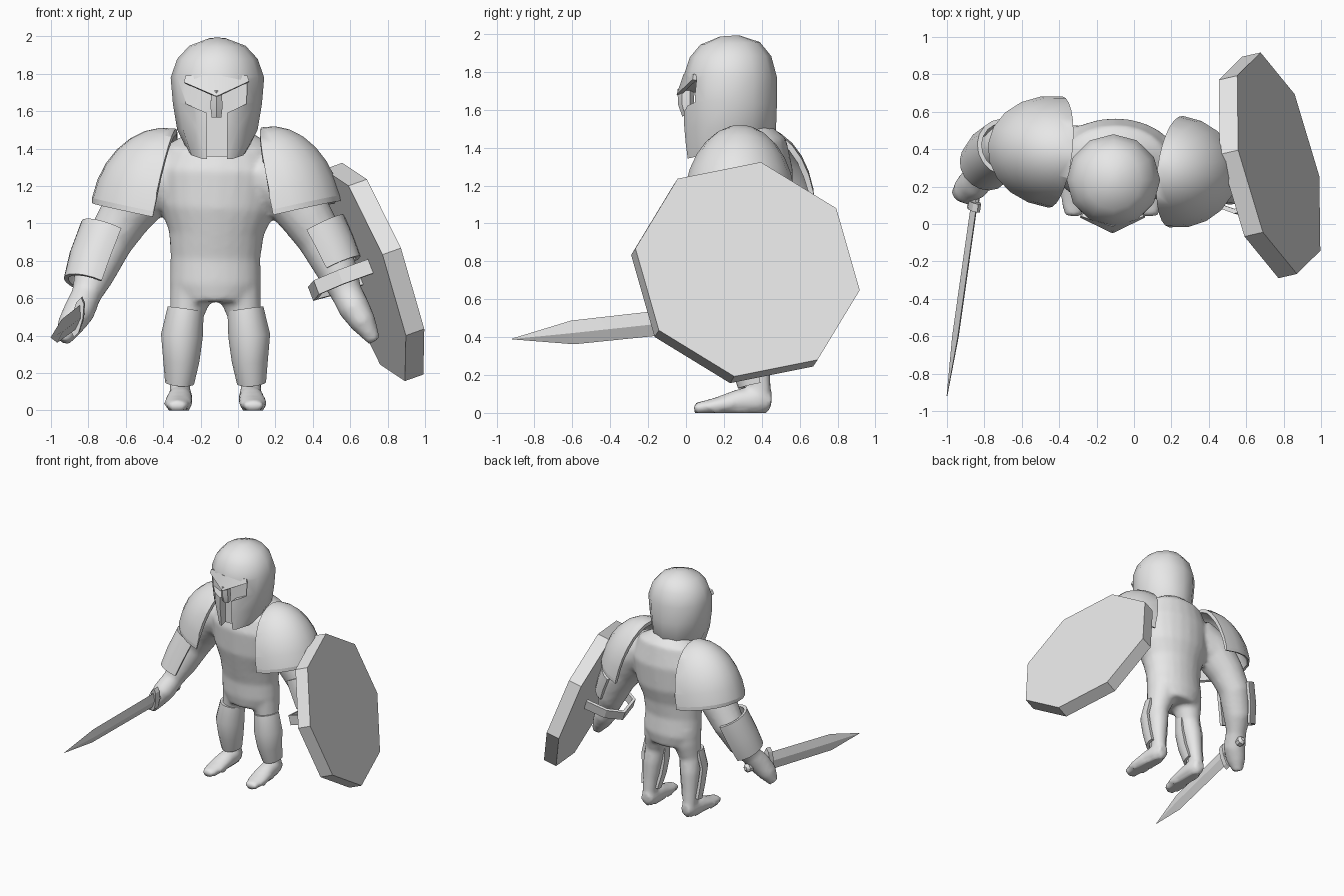
import bpy, bmesh, math
from mathutils import Vector, Matrix

if "Cube" in bpy.data.objects:
    bpy.data.objects.remove(bpy.data.objects["Cube"])

grey = bpy.data.materials.new("plain grey")
grey.diffuse_color = (0.8, 0.8, 0.8, 1)
grey.use_nodes = True
grey.node_tree.nodes["Principled BSDF"].inputs["Base Color"].default_value = grey.diffuse_color


def add_tube(bm, pts, ref, sides=16, arc=None):
    """Loft rings (x, y, z, r along ref, r across); arc in degrees gives an open shell."""
    rows = []
    ref = Vector(ref)
    cs = [Vector(p[:3]) for p in pts]
    for i, p in enumerate(pts):
        t = (cs[min(i + 1, len(cs) - 1)] - cs[max(i - 1, 0)]).normalized()
        f = (ref - t * ref.dot(t)).normalized()
        s = t.cross(f)
        ra, rb = p[3], p[-1]
        if arc:
            angs = [math.radians(-arc + 2 * arc * k / sides) for k in range(sides + 1)]
        else:
            angs = [2 * math.pi * k / sides for k in range(sides)]
        rows.append([bm.verts.new(cs[i] + f * ra * math.cos(a) + s * rb * math.sin(a))
                     for a in angs])
    n = len(rows[0])
    for a, b in zip(rows, rows[1:]):
        for k in range(n - 1 if arc else n):
            j = (k + 1) % n
            bm.faces.new((a[k], a[j], b[j], b[k]))
    if not arc:
        bm.faces.new(rows[0][::-1])
        bm.faces.new(rows[-1])


def make(name, bm, recalc=True):
    if recalc:
        bmesh.ops.recalc_face_normals(bm, faces=bm.faces[:])
    me = bpy.data.meshes.new(name)
    bm.to_mesh(me)
    bm.free()
    ob = bpy.data.objects.new(name, me)
    bpy.context.collection.objects.link(ob)
    me.materials.append(grey)
    return ob


def finish(ob, angle=40):
    """Apply modifiers and shade smooth with sharp edges."""
    bpy.ops.object.select_all(action='DESELECT')
    bpy.context.view_layer.objects.active = ob
    ob.select_set(True)
    for m in list(ob.modifiers):
        bpy.ops.object.modifier_apply(modifier=m.name)
    bpy.ops.object.shade_smooth_by_angle(angle=math.radians(angle))


def thicken(ob, t, offset=-1):
    m = ob.modifiers.new("thickness", 'SOLIDIFY')
    m.thickness, m.offset = t, offset


def prism(bm, outline, vec):
    """Extrude a closed outline of 3D points along vec."""
    a = [bm.verts.new(p) for p in outline]
    b = [bm.verts.new(Vector(p) + vec) for p in outline]
    bm.faces.new(a)
    bm.faces.new(b[::-1])
    for i in range(len(a)):
        j = (i + 1) % len(a)
        bm.faces.new((a[i], b[i], b[j], a[j]))


MID = -0.12                                   # body centre line
flip = lambda pts: [(2 * MID - p[0],) + tuple(p[1:]) for p in pts]

# ---- body: torso, legs, feet and arms fused into one smooth skin
bm = bmesh.new()
add_tube(bm, [(-.12, .35, .58, .15, .20), (-.12, .35, .68, .17, .245), (-.12, .34, .82, .165, .24),
              (-.115, .33, .95, .19, .255), (-.11, .33, 1.08, .225, .31), (-.1, .33, 1.28, .235, .34),
              (-.1, .33, 1.42, .2, .28), (-.1, .3, 1.48, .13, .15), (-.1, .24, 1.58, .11, .12)],
         (0, -1, 0), 24)
leg = [(-.245, .35, .74, .13, .115), (-.255, .35, .6, .115, .11), (-.28, .34, .48, .09, .085),
       (-.295, .36, .36, .085, .078), (-.305, .38, .22, .065, .062), (-.31, .39, .12, .06, .055),
       (-.31, .39, .04, .06, .055)]
foot = [(-.305, .45, .06, .05, .045), (-.308, .38, .066, .073, .066), (-.312, .28, .06, .067, .07),
        (-.32, .16, .038, .043, .078), (-.325, .04, .024, .026, .05)]
for pts, ref in ((leg, (0, -1, 0)), (foot, (0, 0, 1))):
    add_tube(bm, pts, ref)
    add_tube(bm, flip(pts), ref)
add_tube(bm, [(-.33, .36, 1.27, .17), (-.5, .39, 1.18, .165), (-.61, .41, 1.03, .14),
              (-.69, .41, .9, .125), (-.77, .35, .73, .11), (-.81, .29, .62, .08),
              (-.85, .22, .53, .09, .085), (-.9, .18, .45, .08, .07), (-.94, .16, .37, .04)], (0, -1, 0))
add_tube(bm, [(.12, .3, 1.27, .17), (.27, .28, 1.18, .165), (.37, .27, 1.03, .14),
              (.44, .27, .92, .125), (.53, .25, .75, .11), (.58, .22, .63, .085),
              (.62, .2, .55, .095, .085), (.67, .18, .47, .08, .07), (.73, .17, .37, .035)], (0, -1, 0))
body = make("body", bm)
m = body.modifiers.new("fuse", 'REMESH')
m.mode, m.voxel_size = 'VOXEL', 0.018
m = body.modifiers.new("soften", 'SMOOTH')
m.factor, m.iterations = 0.5, 4
finish(body, 70)
for v in body.data.vertices:                  # flat soles
    v.co.z = 0 if v.co.z < 0.012 else v.co.z

# ---- helmet with a T-shaped opening
bm = bmesh.new()
rings = [(1.34, .16, -.01, .44), (1.5, .215, -.025, .475), (1.64, .238, -.025, .48),
         (1.78, .25, -.01, .48), (1.88, .215, .02, .45), (1.95, .15, .075, .39), (1.99, .045, .18, .28)]
add_tube(bm, [(-.11, (f + b) / 2, z, (b - f) / 2, r) for z, r, f, b in rings], (0, -1, 0), 12)
for v in bm.verts:
    if v.co.z < 1.45:
        v.co.z = 1.34 + .24 * max(v.co.y, 0)
helmet = make("helmet", bm)
bm = bmesh.new()
tee = [(-.285, 1.755), (-.115, 1.69), (.05, 1.76), (.045, 1.64), (-.06, 1.59), (-.06, 1.25),
       (-.165, 1.25), (-.165, 1.59), (-.28, 1.64)]
prism(bm, [(x, -.2, z) for x, z in tee], Vector((0, .265, 0)))
cutter = make("visor_cutter", bm)
cutter.hide_render = True
m = helmet.modifiers.new("opening", 'BOOLEAN')
m.operation, m.object, m.solver = 'DIFFERENCE', cutter, 'EXACT'
finish(helmet, 45)
bpy.data.objects.remove(cutter)

# brow ridge and nose guard
bm = bmesh.new()
brow = [(-.29, .035, 1.755), (-.115, -.05, 1.68), (.06, .035, 1.76),
        (.05, .04, 1.79), (-.115, -.012, 1.79), (-.28, .04, 1.79)]
vs = [bm.verts.new(p) for p in brow]
bm.faces.new((vs[0], vs[1], vs[4], vs[5]))
bm.faces.new((vs[1], vs[2], vs[3], vs[4]))
ob = make("brow_ridge", bm, False)
thicken(ob, .02)
finish(ob)
bm = bmesh.new()
add_tube(bm, [(-.115, .0, 1.71, .045, .03), (-.115, .0, 1.63, .042, .038), (-.115, .01, 1.57, .03, .03)],
         (0, -1, 0), 6)
finish(make("nose_guard", bm))

# ---- shoulder pads: quarter ellipsoid shells
for name, side, c, rx, tilt in (("right_shoulder_pad", -1, (-.42, .385, 1.065), .37, 11.5),
                                ("left_shoulder_pad", 1, (.225, .28, 1.075), .335, -13)):
    bm = bmesh.new()
    bmesh.ops.create_uvsphere(bm, u_segments=20, v_segments=14, radius=1)
    for no in ((-side, 0, 0), (0, 0, -1)):
        bmesh.ops.bisect_plane(bm, geom=bm.verts[:] + bm.edges[:] + bm.faces[:],
                               plane_co=(0, 0, 0), plane_no=no, clear_outer=True)
    mat = (Matrix.Translation(c) @ Matrix.Rotation(math.radians(-7), 4, 'Z')
           @ Matrix.Rotation(math.radians(tilt), 4, 'Y') @ Matrix.Diagonal((rx, .3, .45, 1)))
    bmesh.ops.transform(bm, matrix=mat, verts=bm.verts[:])
    ob = make(name, bm, False)
    thicken(ob, .03)
    finish(ob)

# ---- forearm guards and greaves: half shells
greave = [(-.28, .335, .54, .1, .085), (-.3, .33, .4, .11, .1), (-.303, .345, .27, .1, .085),
          (-.312, .37, .15, .085, .066)]
shells = (("right_greave", greave, (0, -1, 0), 105),
          ("left_greave", flip(greave), (0, -1, 0), 105),
          ("right_forearm_guard", [(-.69, .41, .96, .145), (-.75, .365, .8, .145), (-.79, .32, .67, .135)],
           (-1, -.3, 0), 100),
          ("left_forearm_guard", [(.43, .27, .98, .14), (.485, .255, .87, .135), (.53, .24, .77, .125)],
           (1, -.3, 0), 100))
for name, pts, ref, arc in shells:
    bm = bmesh.new()
    add_tube(bm, pts, ref, 10, arc)
    ob = make(name, bm, False)
    thicken(ob, .025, 0)
    finish(ob)

# ---- shield: thick tilted octagon
n = Vector((.921, .212, .327)).normalized()
u = Vector((-.43, .14, 1.13))
u = (u - n * u.dot(n)).normalized()
w = n.cross(u)
centre = Vector((.774, .325, .758))
bm = bmesh.new()
prism(bm, [centre + .61 * (u * math.cos(k * math.pi / 4) + w * math.sin(k * math.pi / 4))
           for k in range(8)], -n * .107)
finish(make("shield", bm), 20)

# shield strap: bent band round the forearm
hold = Vector((.57, .23, .70))
back = centre - n * .107
hold += n * (back - hold).dot(n)              # foot of the strap on the shield
bm = bmesh.new()
rows = [[bm.verts.new(hold + w * a - n * d + u * h) for h in (-.04, .04)]
        for a, d in ((-.17, 0), (-.16, .17), (-.09, .29), (.09, .29), (.16, .17), (.17, 0))]
for a, b in zip(rows, rows[1:]):
    bm.faces.new((a[0], a[1], b[1], b[0]))
ob = make("shield_strap", bm)
thicken(ob, .025, 0)
finish(ob, 20)

# ---- sword: diamond blade, guard, grip and pommel
tip, start = Vector((-1.0, -.92, .39)), Vector((-.855, .1, .5))
d = (tip - start).normalized()
wide = (.2, 0, 1)
at = lambda k, a, b: tuple(start + d * k) + (a, b)
parts = (("sword_blade", [at(0, .068, .018), at(.71, .064, .018), at(1.035, .002, .002)], 4),
         ("sword_guard", [at(-.02, .11, .03), at(.025, .11, .03)], 8),
         ("sword_grip", [at(-.2, .025, .025), at(0, .025, .025)], 8),
         ("sword_pommel", [at(-.27, .015, .015), at(-.25, .036, .036), at(-.21, .036, .036),
                           at(-.19, .015, .015)], 8))
for name, pts, sides in parts:
    bm = bmesh.new()
    add_tube(bm, pts, wide, sides)
    finish(make(name, bm), 20)
